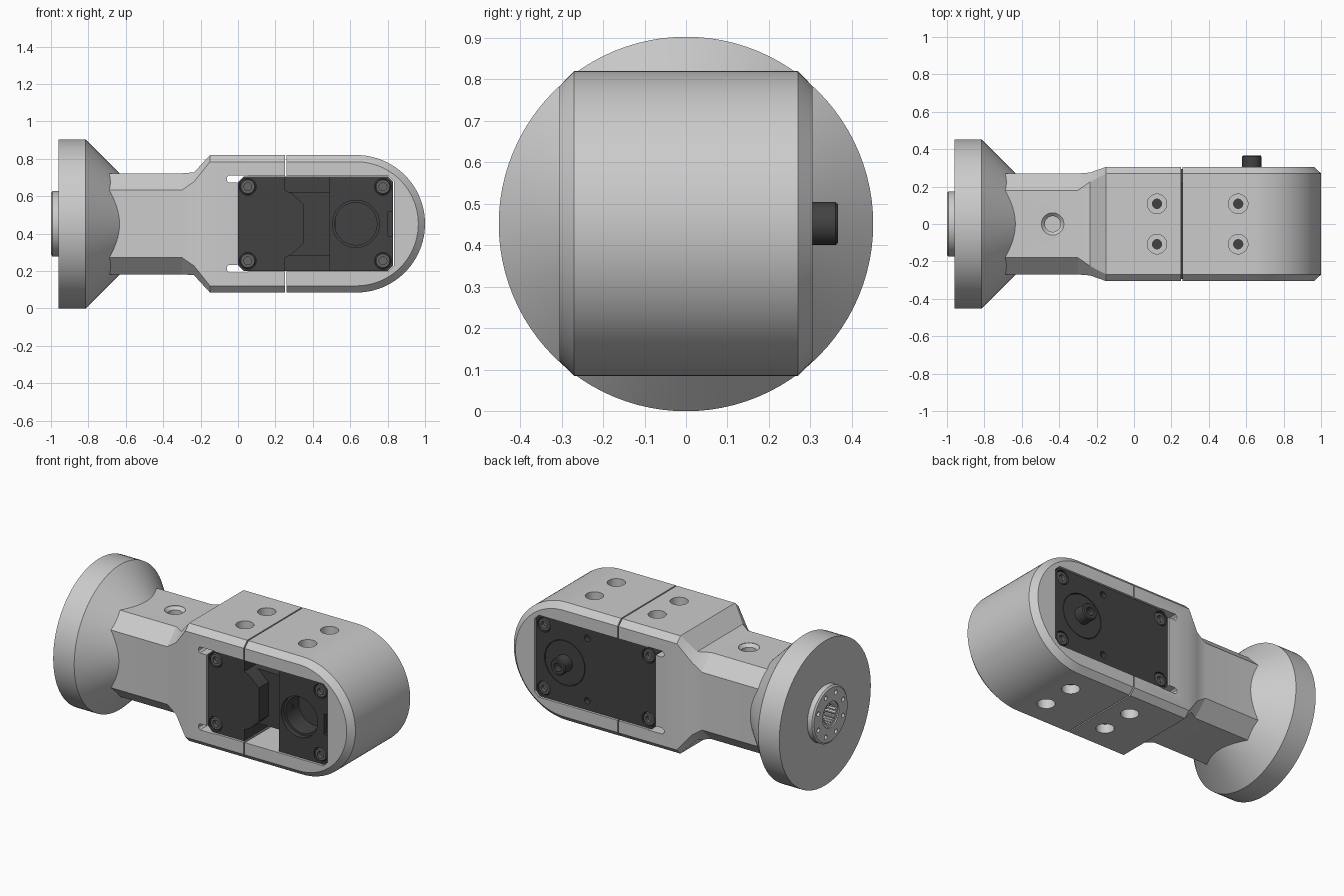
import bpy, bmesh, math
from mathutils import Vector

if "Cube" in bpy.data.objects:
    bpy.data.objects.remove(bpy.data.objects["Cube"])

C = 0.4525            # height of the main axis
AX = {'X': (Vector((1, 0, 0)), Vector((0, 1, 0)), Vector((0, 0, 1))),
      'Y': (Vector((0, 1, 0)), Vector((1, 0, 0)), Vector((0, 0, 1))),
      'Z': (Vector((0, 0, 1)), Vector((1, 0, 0)), Vector((0, 1, 0)))}


def material(name, v):
    m = bpy.data.materials.new(name)
    m.diffuse_color = (v, v, v, 1)
    m.use_nodes = True
    m.node_tree.nodes["Principled BSDF"].inputs["Base Color"].default_value = m.diffuse_color
    return m


DARK = material("dark_plastic", 0.055)
STEEL = material("screw_steel", 0.13)


def loft(name, rings, mat=None):
    """Skin matching rings of points and cap both ends."""
    bm = bmesh.new()
    vr = [[bm.verts.new(p) for p in r] for r in rings]
    n = len(vr[0])
    for a, b in zip(vr, vr[1:]):
        for i in range(n):
            bm.faces.new((a[i], a[(i + 1) % n], b[(i + 1) % n], b[i]))
    bm.faces.new(vr[0])
    bm.faces.new(vr[-1])
    bmesh.ops.recalc_face_normals(bm, faces=bm.faces[:])
    me = bpy.data.meshes.new(name)
    bm.to_mesh(me)
    bm.free()
    ob = bpy.data.objects.new(name, me)
    bpy.context.collection.objects.link(ob)
    if mat:
        me.materials.append(mat)
    return ob


def lathe(name, prof, origin, axis, mat=None, n=48):
    """Turn (distance, radius) pairs about an axis."""
    a, u, v = AX[axis]
    o = Vector(origin)
    ang = [2 * math.pi * i / n for i in range(n)]
    return loft(name, [[o + a * t + (u * math.cos(k) + v * math.sin(k)) * r for k in ang]
                       for t, r in prof], mat)


def prism(name, pts, y0, y1, mat=None):
    return loft(name, [[(x, y, z) for x, z in pts] for y in (y0, y1)], mat)


def box_pts(x0, x1, z0, z1, c=0.0):
    if not c:
        return [(x0, z0), (x1, z0), (x1, z1), (x0, z1)]
    return [(x0 + c, z0), (x1 - c, z0), (x1, z0 + c), (x1, z1 - c),
            (x1 - c, z1), (x0 + c, z1), (x0, z1 - c), (x0, z0 + c)]


def activate(ob):
    bpy.ops.object.select_all(action='DESELECT')
    ob.select_set(True)
    bpy.context.view_layer.objects.active = ob


def cut(ob, *cutters):
    for c in cutters:
        activate(ob)
        m = ob.modifiers.new("cut", 'BOOLEAN')
        m.operation, m.solver, m.object = 'DIFFERENCE', 'EXACT', c
        bpy.ops.object.modifier_apply(modifier=m.name)
        bpy.data.objects.remove(c)


# Rear shell: octagonal neck flaring into the box-shaped body
def section(x, hy, hz, c):
    return [(x, y, C + z) for y, z in box_pts(-hy, hy, -hz, hz, c)]


R = 0.3675
rear = loft("rear_shell", [section(-0.72, 0.27, 0.27, 0.09), section(-0.30, 0.27, 0.27, 0.09),
                           section(-0.235, 0.275, 0.275, 0.05), section(-0.15, 0.305, R, 0.036),
                           section(0.252, 0.305, R, 0.036)])


# Front shell: rounded end with chamfered rims
def d_outline(y, r):
    arc = [math.radians(-90 + 180 * i / 48) for i in range(49)]
    return [(0.26, y, C - r)] + [(0.6325 + r * math.cos(a), y, C + r * math.sin(a)) for a in arc] \
        + [(0.26, y, C + r)]


front = loft("front_shell", [d_outline(-0.305, R - 0.036), d_outline(-0.27, R),
                             d_outline(0.27, R), d_outline(0.305, R - 0.036)])

# Motor pocket and its relief slots
X0, X1, Z0, Z1 = 0.0, 0.83, 0.2, 0.705
for sh in (rear, front):
    cut(sh, prism("pocket", box_pts(X0 - .003, X1 + .003, Z0 - .003, Z1 + .003, .03), -1, 1))
for s in (1, -1):
    z = C + s * 0.24
    cut(rear, prism("slot", box_pts(-0.06, 0.06, z - 0.019, z + 0.019, 0.011), -1, 1))

# Counterbored holes on top and bottom of both shells
for sh, x in ((rear, 0.123), (front, 0.557)):
    for y in (-0.108, 0.108):
        for s in (1, -1):
            cut(sh, lathe("bore", [(s * 0.31, 0.052), (s * 0.5, 0.052)], (x, y, C), 'Z', n=32),
                lathe("hole", [(s * 0.2, 0.025), (s * 0.4, 0.025)], (x, y, C), 'Z', n=24))

# Countersunk hole in the neck
cut(rear, lathe("neck_hole", [(0.15, 0.042), (0.25, 0.042), (0.268, 0.06), (0.3, 0.06)],
                (-0.435, 0, C), 'Z'))

# Mounting flange and hub
flange = lathe("flange", [(-0.96, 0.4515), (-0.815, 0.4515), (-0.60, 0.2365)], (0, 0, 0.4515), 'X', n=96)
hub = lathe("hub", [(-1.0, 0.165), (-0.992, 0.175), (-0.955, 0.175)], (0, 0, C), 'X', n=64)
cut(hub, lathe("recess", [(-1.1, 0.08), (-0.992, 0.08)], (0, 0, C), 'X'))
for i in range(8):
    a = math.pi * (i + 0.5) / 4
    cut(hub, lathe("bolt_hole", [(-1.1, 0.014), (-0.97, 0.014)],
                   (0, 0.132 * math.cos(a), C + 0.132 * math.sin(a)), 'X', n=16))


def spline(x):
    return [(x, r * math.cos(math.pi * i / 32), C + r * math.sin(math.pi * i / 32))
            for i in range(64) for r in (0.066 if i % 4 < 2 else 0.054,)]


for ob in (hub, flange):
    cut(ob, loft("spline", [spline(-1.1), spline(-0.92)]))

# Motor: cover with tongue, core, back plate, gear block
F, B = -0.295, 0.295
half = [(0.25, 0.2525), (0.25, 0.182), (0.29, 0.162), (0.35, 0.105)]
cover_pts = [(x, C + z) for x, z in half] + [(x, C - z) for x, z in reversed(half)] + \
    [(0.03, Z0), (0, Z0 + 0.03), (0, Z1 - 0.03), (0.03, Z1)]
cover = prism("motor_cover", cover_pts, F, 0.22, DARK)
core = prism("motor_core", box_pts(0.2, 0.52, C - 0.17, C + 0.17), -0.2, 0.22, DARK)
plate = prism("motor_back_plate", box_pts(X0, X1, Z0, Z1, 0.03), 0.215, B, DARK)
block = prism("motor_gear_block", [(0.49, Z0), (X1 - .03, Z0), (X1, Z0 + .03), (X1, Z1 - .03),
                                   (X1 - .03, Z1), (0.49, Z1)], F, 0.22, DARK)
SX, SZ = 0.63, C
cut(block, lathe("bearing", [(-0.4, 0.126), (F + 0.03, 0.126), (F + 0.03, 0.113), (-0.14, 0.113)],
                 (SX, 0, SZ), 'Y', n=64),
    prism("notch", box_pts(0.80, 0.9, C - 0.065, C + 0.065), -0.4, F + 0.025))

# Output disc, shaft and small holes on the back
cut(plate, lathe("disc_recess", [(B - 0.012, 0.14), (0.4, 0.14)], (SX, 0, SZ), 'Y', n=64))
disc = lathe("output_disc", [(B - 0.03, 0.136), (B - 0.001, 0.136)], (SX, 0, SZ), 'Y', DARK, 64)
shaft = lathe("output_shaft", [(0.28, 0.052), (0.36, 0.052), (0.367, 0.046), (0.367, 0.026), (0.32, 0.026)],
              (SX, 0, SZ), 'Y', DARK)
for s in (1, -1):
    cut(plate, lathe("small_hole", [(B - 0.03, 0.02), (0.4, 0.02)], (0.475, 0, C + s * 0.195), 'Y', n=24))

# Corner screws on both faces
parts = [rear, front, flange, hub, cover, core, plate, block, disc, shaft]
for x, x_ob in ((0.052, cover), (0.775, block)):
    for sz in (1, -1):
        z = C + sz * 0.198
        for s, ob in ((-1, x_ob), (1, plate)):
            cut(ob, lathe("seat", [(s * 0.265, 0.045), (s * 0.4, 0.045)], (x, 0, z), 'Y', n=32))
            parts.append(lathe("corner_screw", [(s * 0.26, 0.041), (s * 0.288, 0.041), (s * 0.293, 0.036),
                                                (s * 0.293, 0.021), (s * 0.27, 0.021)],
                               (x, 0, z), 'Y', STEEL, 32))

# Smooth round walls, keep hard edges
for ob in parts:
    activate(ob)
    bpy.ops.object.shade_smooth_by_angle(angle=math.radians(25))
